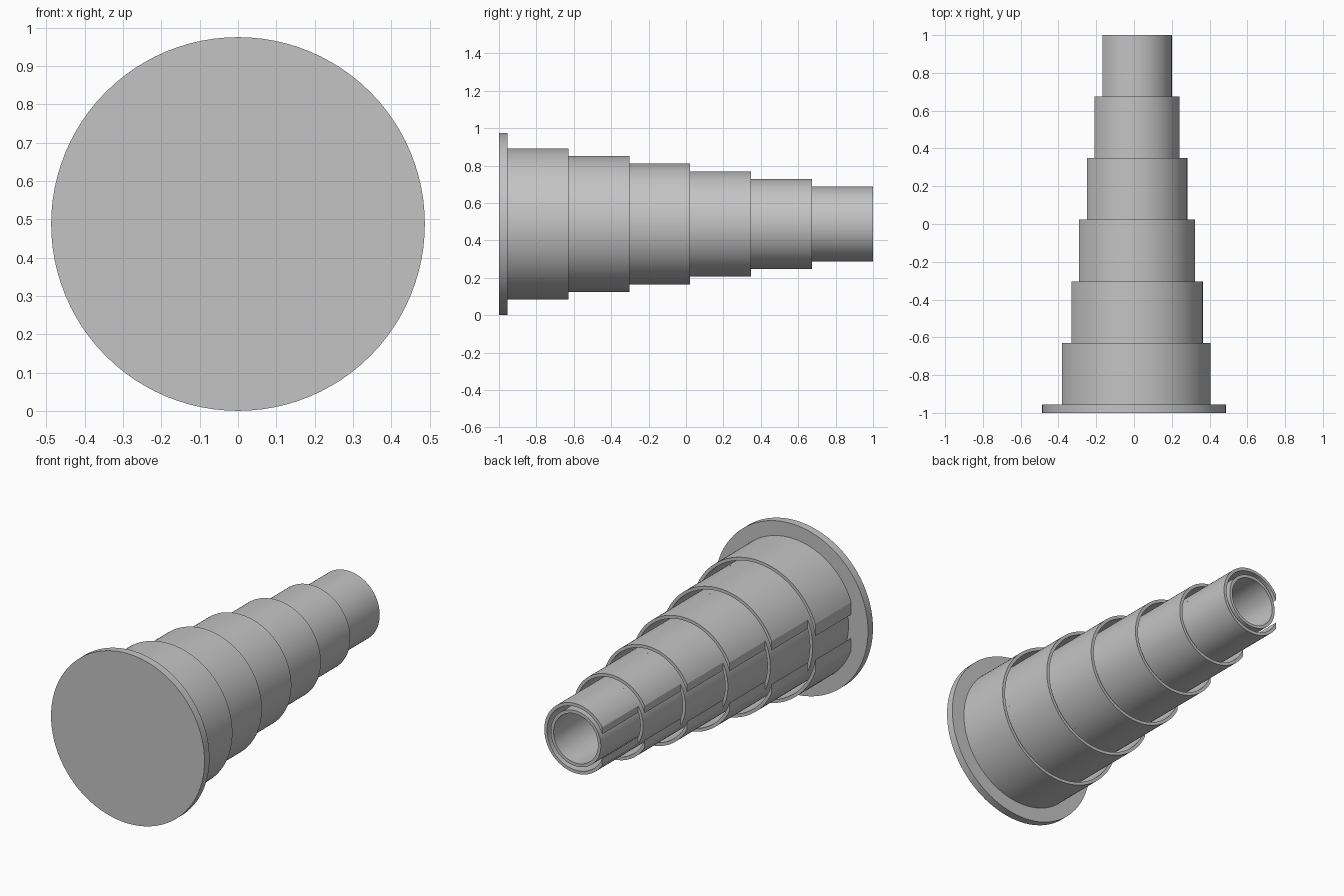
import bpy, bmesh, math

if "Cube" in bpy.data.objects:
    bpy.data.objects.remove(bpy.data.objects["Cube"], do_unlink=True)

RADIUS = 0.4875          # flange radius, also the axis height
BASE = -0.955            # back face of the flange
STEP = 0.041             # radius lost per section
LENGTH = (1 - BASE) / 6  # exposed length per section
WALL = 0.018
SEGMENTS = 96

grey = bpy.data.materials.new("plain grey")
grey.use_nodes = True
colour = (0.55, 0.55, 0.55, 1)
grey.diffuse_color = colour
grey.node_tree.nodes["Principled BSDF"].inputs["Base Color"].default_value = colour


def arc(bm, radius, y, start):
    """Points round the axis, from the -x side back to it."""
    span = 2 * (math.pi - start)
    count = SEGMENTS + 1 if start else SEGMENTS
    angles = [math.pi + start + span * i / SEGMENTS for i in range(count)]
    return [bm.verts.new((radius * math.cos(a), y, RADIUS + radius * math.sin(a)))
            for a in angles]


def add_tube(bm, radius, y0, y1, flat=None):
    """Round tube, or one opened by a flat cut at x = -flat."""
    inner = radius - WALL
    a = math.acos(flat / radius) if flat else 0
    b = math.acos(flat / inner) if flat else 0
    loops = [arc(bm, radius, y0, a), arc(bm, radius, y1, a),
             arc(bm, inner, y1, b), arc(bm, inner, y0, b)]
    for k in range(4):
        p, q = loops[k], loops[(k + 1) % 4]
        for i in range(SEGMENTS):
            j = (i + 1) % len(p)
            bm.faces.new((p[i], p[j], q[j], q[i]))
    if flat:  # the two flat lips beside the slot
        for i in (0, -1):
            bm.faces.new([loop[i] for loop in loops])


def finish(bm, name):
    bmesh.ops.recalc_face_normals(bm, faces=bm.faces)
    mesh = bpy.data.meshes.new(name)
    bm.to_mesh(mesh)
    bm.free()
    mesh.materials.append(grey)
    obj = bpy.data.objects.new(name, mesh)
    bpy.context.collection.objects.link(obj)
    bpy.ops.object.select_all(action="DESELECT")
    obj.select_set(True)
    bpy.context.view_layer.objects.active = obj
    bpy.ops.object.shade_smooth_by_angle(angle=math.radians(12))


# Flange disc
bm = bmesh.new()
front, back = arc(bm, RADIUS, -1, 0), arc(bm, RADIUS, BASE, 0)
bm.faces.new(front)
bm.faces.new(back)
for i in range(SEGMENTS):
    j = (i + 1) % SEGMENTS
    bm.faces.new((front[i], front[j], back[j], back[i]))
finish(bm, "flange")

# Nested sections: round where sheathed, flattened and slotted where exposed
for n in range(6):
    bm = bmesh.new()
    radius = 0.405 - STEP * n
    start = BASE + LENGTH * n
    if n:
        add_tube(bm, radius, BASE, start)
    flat = radius - (0.032 if n else 0.024)
    add_tube(bm, radius, start, start + LENGTH, flat)
    finish(bm, f"section_{n + 1}")

# Round core tube
bm = bmesh.new()
add_tube(bm, 0.405 - STEP * 6, BASE, 1)
finish(bm, "core_tube")
